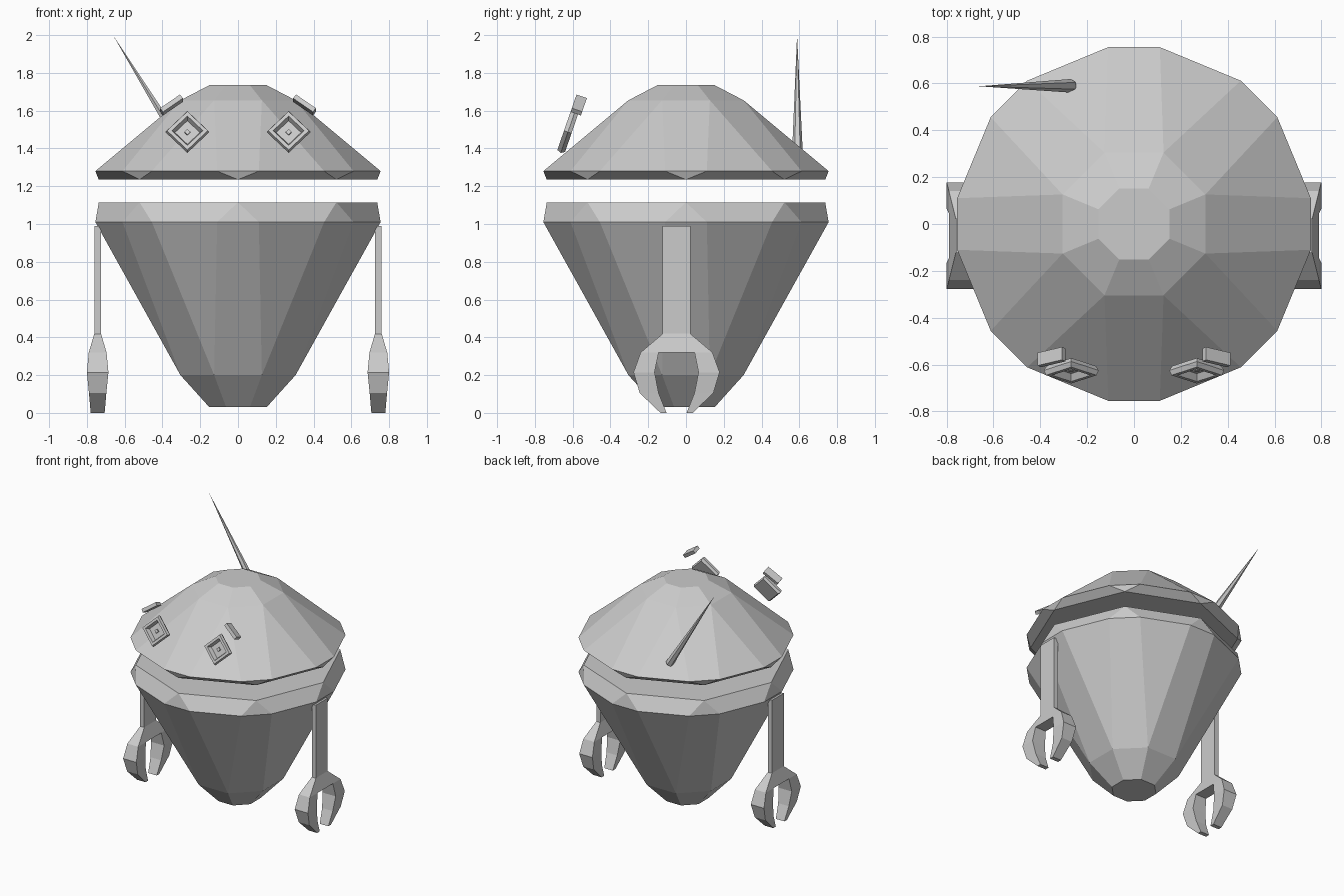
import bpy, bmesh
from math import sin, cos, radians
from mathutils import Matrix, Vector

if "Cube" in bpy.data.objects:
    bpy.data.objects.remove(bpy.data.objects["Cube"])


def make(name, verts, faces, matrix=None, mirror=False):
    mesh = bpy.data.meshes.new(name)
    bm = bmesh.new()
    vs = [bm.verts.new(v) for v in verts]
    for f in faces:
        bm.faces.new([vs[i] for i in f])
    if matrix:
        bm.transform(matrix)
    bmesh.ops.recalc_face_normals(bm, faces=bm.faces)
    bm.to_mesh(mesh)
    bm.free()
    ob = bpy.data.objects.new(name, mesh)
    bpy.context.collection.objects.link(ob)
    if mirror:
        ob.modifiers.new("mirror", 'MIRROR').use_mirror_merge = False
    return ob


def polar(r, deg, z):
    return (r * cos(radians(deg)), r * sin(radians(deg)), z)


def shell(name, z_tip, z_ring, z_wide, z_rim):
    """Octagonal shell whose widest corners are cut into 16 points."""
    v = []
    for r, off, z in ((.164, 22.5, z_tip), (.33, 22.5, z_ring),
                      (.763, -8.3, z_wide), (.763, 8.3, z_wide), (.737, 0, z_rim)):
        v += [polar(r, 45 * k + off, z) for k in range(8)]
    T, A, P, Q, B = ([8 * n + k for k in range(8)] for n in range(5))
    f = [T, B]
    for k in range(8):
        n = (k + 1) % 8
        f += [(T[k - 1], T[k], A[k], A[k - 1]), (A[k - 1], A[k], Q[k], P[k]),
              (A[k], P[n], Q[k]), (P[k], Q[k], B[k]), (Q[k], P[n], B[n], B[k])]
    make(name, v, f)


BOX = [(0, 1, 3, 2), (4, 5, 7, 6), (0, 1, 5, 4), (2, 3, 7, 6), (0, 2, 6, 4), (1, 3, 7, 5)]


def box(name, size, matrix, mirror=True):
    v = [(x * size[0] / 2, y * size[1] / 2, z * size[2] / 2)
         for x in (-1, 1) for y in (-1, 1) for z in (-1, 1)]
    return make(name, v, BOX, matrix, mirror)


# Head and body shells
shell("head_dome", 1.735, 1.655, 1.28, 1.235)
shell("body", .03, .20, 1.01, 1.115)

# Arms
box("arms", (.035, .147, .58), Matrix.Translation((.743, -.05, .70)))

# Claws: rows of outer half width, inner half width, height, half thickness
rows = [(.072, .072, .42, .0175), (.19, .095, .32, .047), (.228, .116, .215, .057),
        (.195, .095, .105, .046), (.085, .053, 0, .037)]
outline = [(-o, z, t) for o, i, z, t in rows]
outline += [(-i, z, t) for o, i, z, t in rows[:0:-1]]
outline += [(i, z, t) for o, i, z, t in rows[1:]]
outline += [(o, z, t) for o, i, z, t in rows[::-1]]
N = len(outline)
verts = [(.743 + s * t, y - .05, z) for s in (-1, 1) for y, z, t in outline]
side = [(0, 8, 9, N - 1), (0, 1, 8), (N - 1, 9, N - 2)]
for i in range(1, 4):
    side += [(i, i + 1, 8 - i, 9 - i), (N - 1 - i, N - 2 - i, 9 + i, 8 + i)]
faces = side + [[i + N for i in f] for f in side]
faces += [(i, (i + 1) % N, (i + 1) % N + N, i + N) for i in range(N)]
make("claws", verts, faces, mirror=True)

# Eyes: square rings from the back to the recessed centre, facing -y
rings = [(.105, .02), (.117, 0), (.108, -.022), (.082, -.022), (.066, .008),
         (.016, .008), (.016, -.002)]
verts = [(r * cos(radians(90 * k)), d, r * sin(radians(90 * k))) for r, d in rings for k in range(4)]
faces = [range(4), range(len(verts) - 4, len(verts))]
for n in range(len(rings) - 1):
    faces += [(4 * n + k, 4 * n + (k + 1) % 4, 4 * n + 4 + (k + 1) % 4, 4 * n + 4 + k) for k in range(4)]
tilt = Matrix.Rotation(radians(-19), 4, 'X')
make("eyes", verts, faces, Matrix.Translation((.268, -.625, 1.487)) @ tilt, mirror=True)

# Eyebrows
box("eyebrows", (.13, .058, .026),
    Matrix.Translation((.352, -.568, 1.63)) @ tilt @ Matrix.Rotation(radians(36), 4, 'Y'))

# Antenna
base, tip = Vector((-.27, .59, 1.365)), Vector((-.662, .588, 2.0))
turn = (tip - base).to_track_quat('Z', 'Y').to_matrix().to_4x4()
verts = [polar(.029, 60 * k, 0) for k in range(6)] + [(0, 0, (tip - base).length)]
make("antenna", verts, [range(6)] + [(k, (k + 1) % 6, 6) for k in range(6)],
     Matrix.Translation(base) @ turn)
